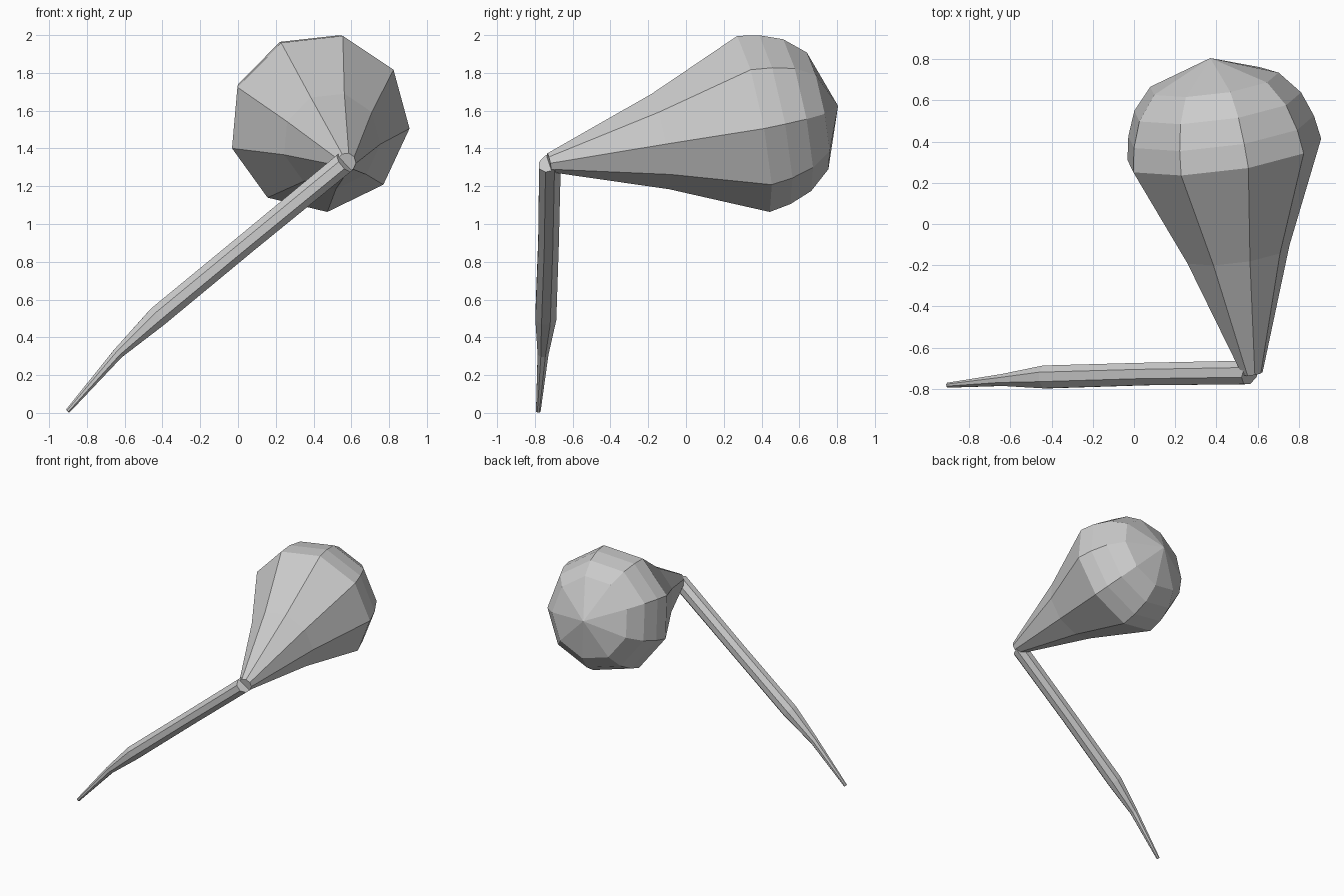
import bpy, bmesh
from math import cos, sin, radians
from mathutils import Vector

if "Cube" in bpy.data.objects:
    bpy.data.objects.remove(bpy.data.objects["Cube"])


def tube(name, rings, sides, phase, pole=None):
    """Loft rings given as (centre, normal, radius); optional closing pole point."""
    bm = bmesh.new()
    loops = []
    for centre, normal, radius in rings:
        n = Vector(normal).normalized()
        # u runs sideways, v upward, as seen from the front
        u = (Vector((1, 0, 0)) if abs(n.y) > 0.9 else Vector((0, -1, 0)))
        u = (u - n * u.dot(n)).normalized()
        v = u.cross(n) if abs(n.y) > 0.9 else n.cross(u)
        loops.append([bm.verts.new(Vector(centre) + radius * (
            u * cos(phase + radians(360 / sides) * i) + v * sin(phase + radians(360 / sides) * i)))
            for i in range(sides)])
    for a, b in zip(loops, loops[1:]):
        for i in range(sides):
            j = (i + 1) % sides
            bm.faces.new((a[i], a[j], b[j], b[i]))
    bm.faces.new(loops[0])
    if pole:
        p = bm.verts.new(pole)
        for i in range(sides):
            bm.faces.new((loops[-1][i], loops[-1][(i + 1) % sides], p))
    else:
        bm.faces.new(loops[-1])
    return bm


def finish(name, bm):
    bmesh.ops.recalc_face_normals(bm, faces=bm.faces)
    mesh = bpy.data.meshes.new(name)
    bm.to_mesh(mesh)
    bm.free()
    bpy.context.collection.objects.link(bpy.data.objects.new(name, mesh))


# Nine-sided bulb, tapering to the joint
joint = Vector((0.573, -0.725, 1.325))
pole = Vector((0.37, 0.805, 1.625))
axis = (pole - joint).normalized()
profile = [(0.0, 0.052), (0.60, 0.262), (1.10, 0.483), (1.217, 0.463),
           (1.34, 0.416), (1.453, 0.32)]
finish("bulb", tube("bulb", [(joint + axis * t, axis, r) for t, r in profile],
                    9, radians(-5), pole))

# Thin stem with a narrowed, pointed lower end
path = [((-0.902, -0.782, 0.009), 0.013), ((-0.635, -0.757, 0.315), 0.031),
        ((-0.425, -0.742, 0.51), 0.06), ((0.05, -0.728, 0.902), 0.059),
        ((0.565, -0.72, 1.325), 0.062)]
rings = []
for i, (c, r) in enumerate(path):
    before = Vector(path[max(i - 1, 0)][0])
    after = Vector(path[min(i + 1, len(path) - 1)][0])
    rings.append((c, after - before, r))
stem = tube("stem", rings, 8, radians(22.5))
# Slant the upper end so its cap turns to the front
stem.verts.ensure_lookup_table()
along = Vector((0.77, 0, 0.64))
for v in stem.verts[-8:]:
    v.co += along * (v.co.y + 0.72) * 0.4
finish("stem", stem)
